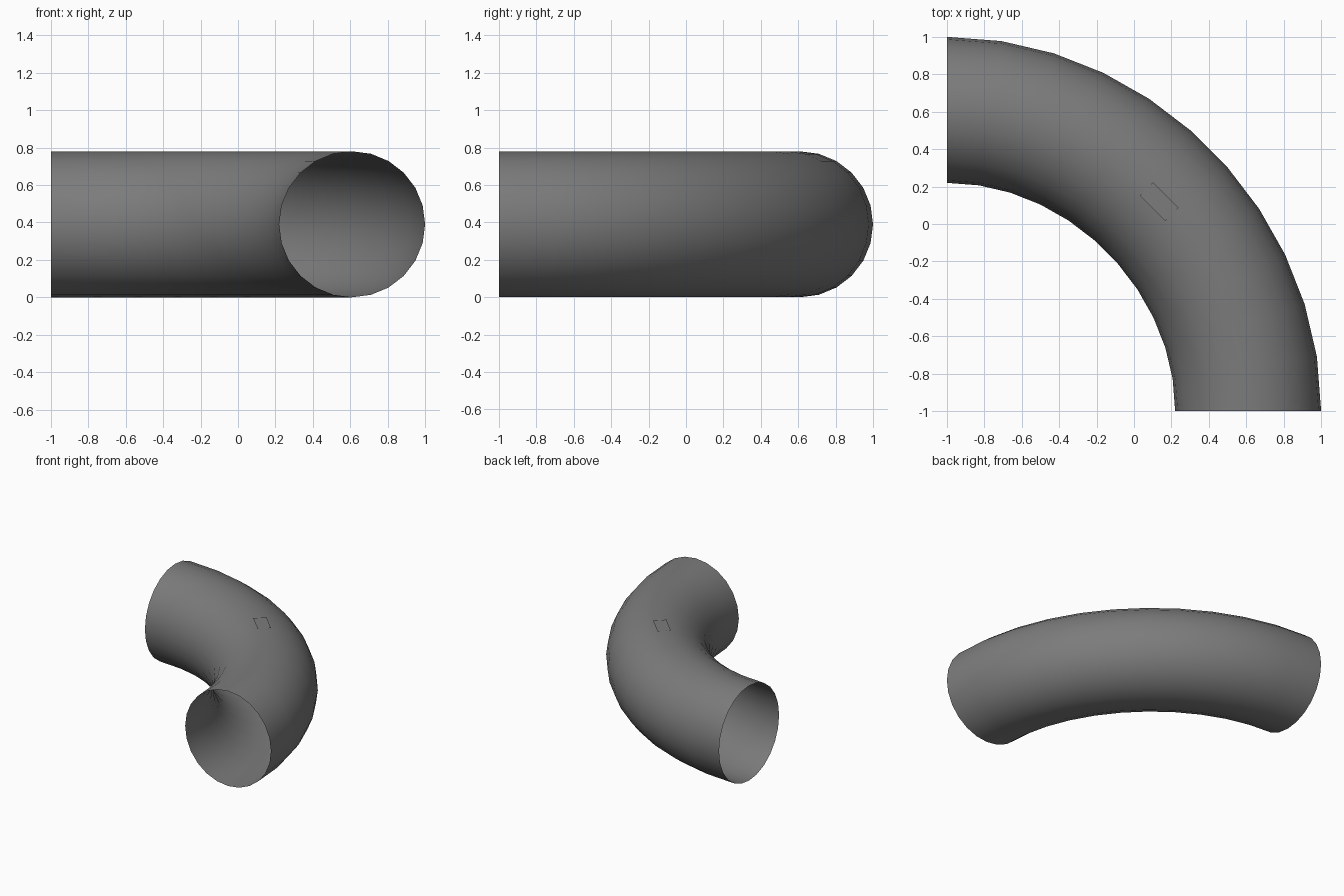
import bpy, bmesh, math
from mathutils import Vector

if "Cube" in bpy.data.objects:
    bpy.data.objects.remove(bpy.data.objects["Cube"])

R, r = 1.61, 0.39        # bend radius, pipe radius
BENDS, SIDES = 11, 24
K = 0.536                # handle length of the bend's centre curve

grey = bpy.data.materials.new("dark_grey")
grey.diffuse_color = (0.2, 0.2, 0.2, 1)
grey.use_nodes = True
grey.node_tree.nodes["Principled BSDF"].inputs["Base Color"].default_value = grey.diffuse_color


def finish(bm, name):
    mesh = bpy.data.meshes.new(name)
    bm.to_mesh(mesh)
    bm.free()
    mesh.materials.append(grey)
    obj = bpy.data.objects.new(name, mesh)
    bpy.context.collection.objects.link(obj)
    return obj


def centre_line(t):
    """Point and outward direction on the quarter-turn Bezier."""
    p = [Vector(c) * R for c in ((1, 0), (1, K), (K, 1), (0, 1))]
    s = 1 - t
    pos = s**3 * p[0] + 3 * s * s * t * p[1] + 3 * s * t * t * p[2] + t**3 * p[3]
    tan = s * s * (p[1] - p[0]) + 2 * s * t * (p[2] - p[1]) + t * t * (p[3] - p[2])
    tan.normalize()
    return pos, Vector((tan.y, -tan.x))


# Open quarter-turn pipe, swept around the corner at (-1, -1)
bm = bmesh.new()
rings = []
for i in range(BENDS + 1):
    pos, out = centre_line(i / BENDS)
    ring = []
    for j in range(SIDES):
        a = 2 * math.pi * j / SIDES
        p = pos + out * (r * math.cos(a))
        ring.append(bm.verts.new((p.x - 1, p.y - 1, r + r * math.sin(a))))
    rings.append(ring)
for p, q in zip(rings, rings[1:]):
    for j in range(SIDES):
        k = (j + 1) % SIDES
        bm.faces.new((p[j], q[j], q[k], p[k])).smooth = True
bmesh.ops.recalc_face_normals(bm, faces=bm.faces)
# Make the normals point outward
probe = max(bm.faces, key=lambda f: f.calc_center_median().z)
if probe.normal.z < 0:
    bmesh.ops.reverse_faces(bm, faces=bm.faces)
finish(bm, "pipe_bend")

# Small flat plate on the crown of the bend
bm = bmesh.new()
plate = [bm.verts.new((x, y, 0)) for x, y in
         ((-0.05, -0.097), (0.05, -0.097), (0.05, 0.097), (-0.05, 0.097))]
bm.faces.new(plate)
obj = finish(bm, "top_plate")
obj.location = (0.135, 0.12, 2 * r + 0.003)
obj.rotation_euler.z = math.radians(45)
